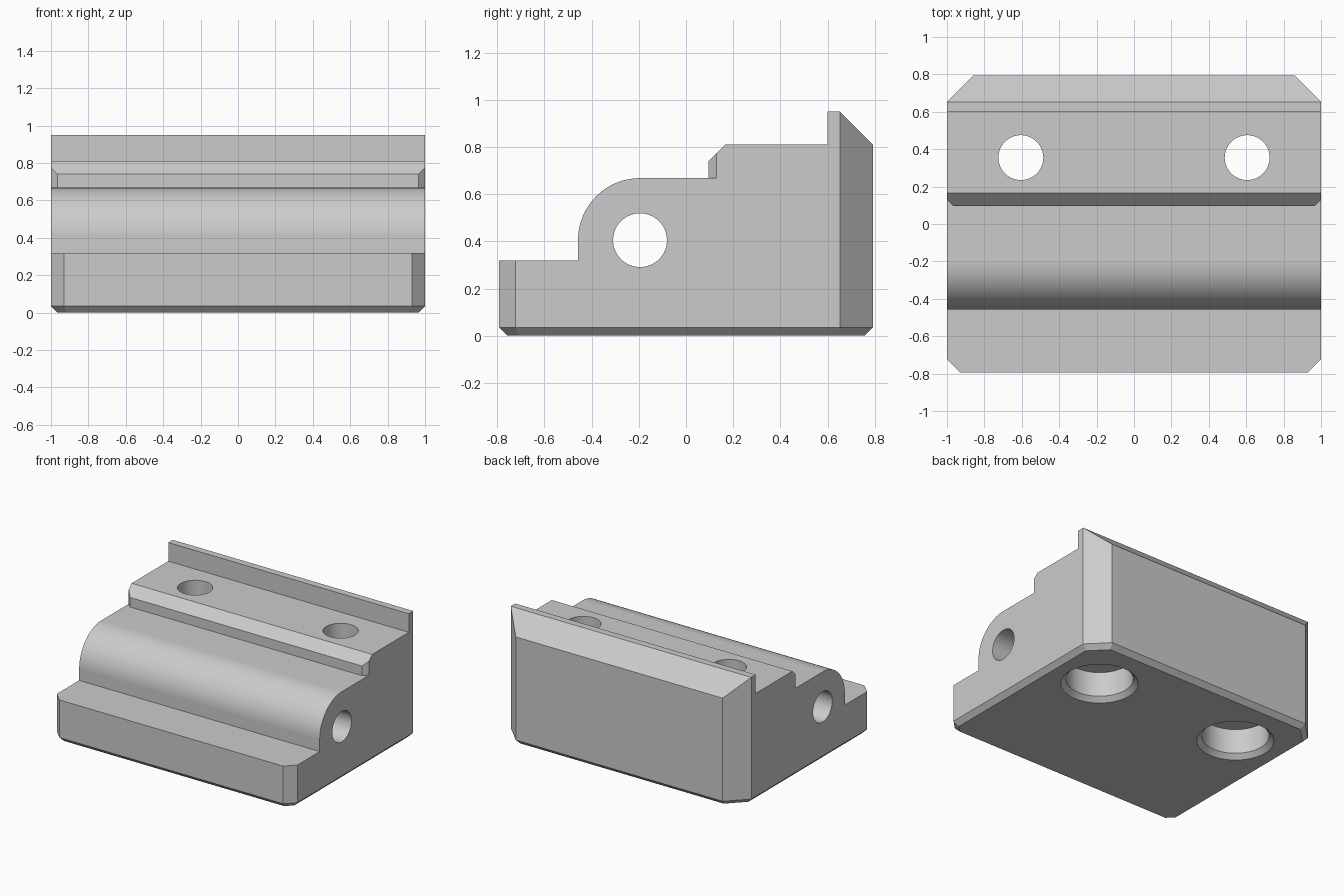
import bpy, bmesh
from math import pi, cos, sin, radians
from mathutils import Matrix, Vector

cube = bpy.data.objects.get("Cube")
if cube:
    bpy.data.objects.remove(cube, do_unlink=True)

grey = bpy.data.materials.new("plain grey")
grey.use_nodes = True
colour = (0.6, 0.6, 0.6, 1)
grey.diffuse_color = colour
grey.node_tree.nodes["Principled BSDF"].inputs["Base Color"].default_value = colour


def make(name, bm):
    bmesh.ops.recalc_face_normals(bm, faces=bm.faces)
    mesh = bpy.data.meshes.new(name)
    bm.to_mesh(mesh)
    bm.free()
    mesh.materials.append(grey)
    obj = bpy.data.objects.new(name, mesh)
    bpy.context.collection.objects.link(obj)
    return obj


def prism(name, points, direction):
    """Extrude a closed outline of 3D points."""
    bm = bmesh.new()
    face = bm.faces.new([bm.verts.new(p) for p in points])
    new = bmesh.ops.extrude_face_region(bm, geom=[face])["geom"]
    moved = [v for v in new if isinstance(v, bmesh.types.BMVert)]
    bmesh.ops.translate(bm, verts=moved, vec=Vector(direction))
    return make(name, bm)


def lathe(name, outline, matrix, steps=64):
    """Spin (radius, height) points around z."""
    bm = bmesh.new()
    verts = [bm.verts.new((r, 0, z)) for r, z in outline]
    edges = [bm.edges.new(pair) for pair in zip(verts, verts[1:])]
    bmesh.ops.spin(bm, geom=verts + edges, cent=(0, 0, 0), axis=(0, 0, 1),
                   angle=2 * pi, steps=steps)
    bmesh.ops.remove_doubles(bm, verts=bm.verts, dist=1e-5)
    bmesh.ops.transform(bm, matrix=matrix, verts=bm.verts)
    return make(name, bm)


def combine(obj, cutter, operation="DIFFERENCE"):
    mod = obj.modifiers.new(cutter.name, "BOOLEAN")
    mod.object, mod.operation, mod.solver = cutter, operation, "EXACT"
    bpy.context.view_layer.objects.active = obj
    bpy.ops.object.modifier_apply(modifier=mod.name)
    bpy.data.objects.remove(cutter, do_unlink=True)


# Stepped side profile with a rounded shoulder, oversized where the plan trims it
arc_y, arc_z, arc_r = -0.195, 0.405, 0.263
shoulder = [(arc_y - arc_r * cos(radians(a)), arc_z + arc_r * sin(radians(a)))
            for a in range(0, 91, 3)]
profile = [(-0.95, -0.1), (-0.95, 0.318), (arc_y - arc_r, 0.318), *shoulder,
           (0.095, 0.668), (0.095, 0.74), (0.165, 0.81), (0.6, 0.81),
           (0.6, 0.95), (0.653, 0.95), (0.95, 0.653), (0.95, -0.1)]
body = prism("mounting_block", [(-1.1, y, z) for y, z in profile], (2.2, 0, 0))

# Plan outline with cut corners and a chamfered bottom rim
half = [(0.93, -0.793), (1, -0.723), (1, 0.653), (0.86, 0.793)]
plan = half + [(-x, y) for x, y in reversed(half)]
envelope = prism("plan_envelope", [(x, y, 0) for x, y in plan], (0, 0, 1.2))
bm = bmesh.new()
bm.from_mesh(envelope.data)
rim = [e for e in bm.edges if all(v.co.z < 0.01 for v in e.verts)]
bmesh.ops.bevel(bm, geom=rim, offset=0.035, offset_type="OFFSET", segments=1,
                profile=0.5, affect="EDGES")
bm.to_mesh(envelope.data)
bm.free()
combine(body, envelope, "INTERSECT")

# Small corner cuts at both ends of the raised step
for side in (-1, 1):
    wedge = [(0.93, 0.06), (1.05, 0.06), (1.05, 0.18)]
    combine(body, prism("step_corner_cutter",
                        [(side * x, y, 0.668) for x, y in wedge], (0, 0, 0.3)))

# Counterbored bolt holes, open from below
bolt = [(0, -0.035), (0.299, -0.035), (0.23, 0.034), (0.23, 0.22),
        (0.12, 0.22), (0.12, 1.1), (0, 1.1)]
for side in (-1, 1):
    combine(body, lathe("bolt_hole_cutter", bolt,
                        Matrix.Translation((side * 0.605, 0.355, 0))))

# Cross bore through the rounded shoulder
bore = [(0, -1.2), (0.114, -1.2), (0.114, 1.2), (0, 1.2)]
combine(body, lathe("cross_bore_cutter", bore,
                    Matrix.Translation((0, arc_y, arc_z)) @ Matrix.Rotation(pi / 2, 4, "Y")))

# Smooth the round surfaces, keep every other edge crisp
body.select_set(True)
bpy.context.view_layer.objects.active = body
bpy.ops.object.shade_smooth_by_angle(angle=radians(20))
